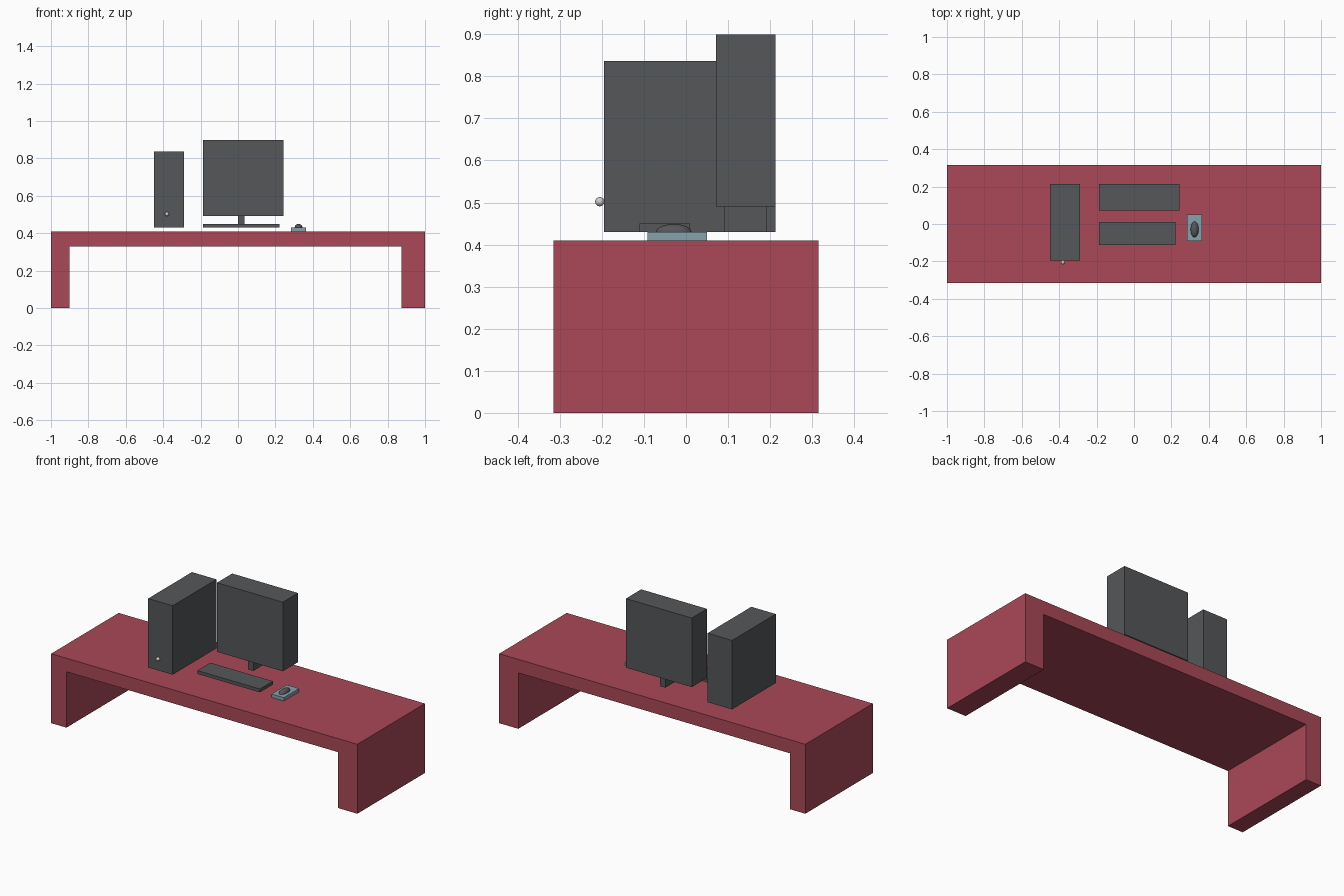
import bpy
import bmesh

if "Cube" in bpy.data.objects:
    bpy.data.objects.remove(bpy.data.objects["Cube"])


def material(name, rgb):
    mat = bpy.data.materials.new(name)
    mat.diffuse_color = (*rgb, 1)
    mat.use_nodes = True
    mat.node_tree.nodes["Principled BSDF"].inputs["Base Color"].default_value = mat.diffuse_color
    return mat


RED = material("desk_red", (0.40, 0.065, 0.095))
DARK = material("dark_casing", (0.09, 0.095, 0.10))
BLUE = material("pad_blue", (0.24, 0.36, 0.41))


def finish(name, bm, mat=None):
    mesh = bpy.data.meshes.new(name)
    bmesh.ops.recalc_face_normals(bm, faces=bm.faces)
    bm.to_mesh(mesh)
    bm.free()
    obj = bpy.data.objects.new(name, mesh)
    bpy.context.collection.objects.link(obj)
    if mat:
        mesh.materials.append(mat)
    return obj


def box(name, x, y, z, mat):
    """Box from (min, max) ranges on each axis."""
    bm = bmesh.new()
    bmesh.ops.create_cube(bm, size=1)
    for v in bm.verts:
        v.co = [(a + b) / 2 + c * (b - a) for (a, b), c in zip((x, y, z), v.co)]
    return finish(name, bm, mat)


def ellipsoid(name, centre, radii, mat=None):
    bm = bmesh.new()
    bmesh.ops.create_uvsphere(bm, u_segments=32, v_segments=16, radius=1)
    bmesh.ops.scale(bm, vec=radii, verts=bm.verts)
    bmesh.ops.translate(bm, vec=centre, verts=bm.verts)
    obj = finish(name, bm, mat)
    obj.data.shade_smooth()
    return obj


# Desk: top and two slab legs as one extruded profile
profile = [(-1, 0), (-0.9, 0), (-0.9, 0.33), (0.875, 0.33),
           (0.875, 0), (1, 0), (1, 0.41), (-1, 0.41)]
bm = bmesh.new()
face = bm.faces.new([bm.verts.new((x, -0.315, z)) for x, z in profile])
ext = bmesh.ops.extrude_face_region(bm, geom=[face], use_keep_orig=True)
bmesh.ops.translate(bm, vec=(0, 0.63, 0),
                    verts=[g for g in ext["geom"] if isinstance(g, bmesh.types.BMVert)])
finish("desk", bm, RED)

# Computer tower with power button
box("computer_tower", (-0.45, -0.29), (-0.195, 0.213), (0.43, 0.837), DARK)
ellipsoid("power_button", (-0.38, -0.205, 0.502), (0.011, 0.011, 0.011))

# Monitor on its stand
box("monitor", (-0.187, 0.243), (0.071, 0.213), (0.491, 0.899), DARK)
box("monitor_stand", (0.0, 0.036), (0.091, 0.193), (0.43, 0.491), DARK)

# Keyboard
box("keyboard", (-0.187, 0.221), (-0.111, 0.01), (0.43, 0.45), DARK)

# Mouse on its pad
box("mouse_pad", (0.283, 0.364), (-0.092, 0.05), (0.41, 0.43), BLUE)
ellipsoid("mouse", (0.324, -0.029, 0.43), (0.021, 0.042, 0.019), DARK)
